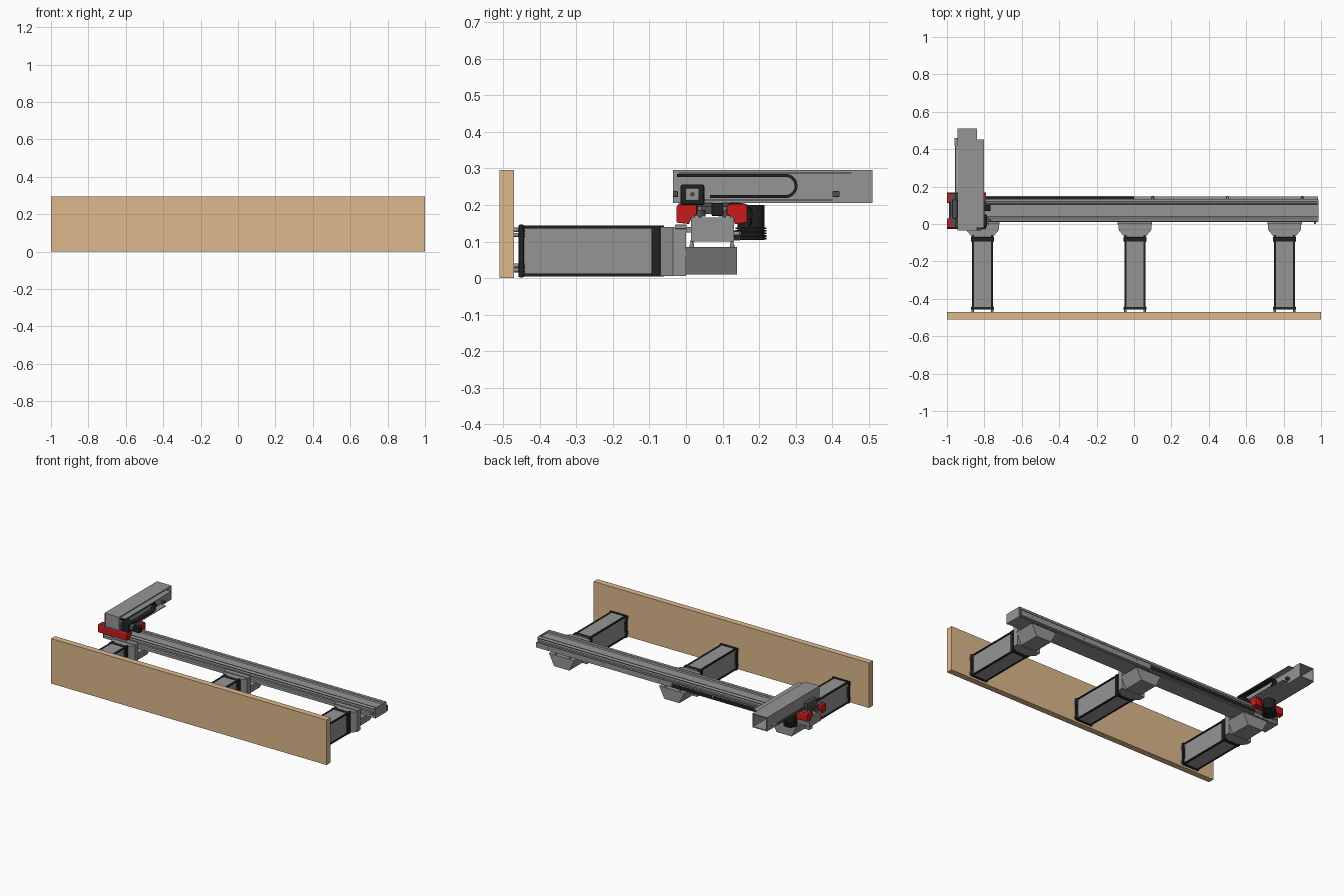
import bpy, bmesh, math
from mathutils import Vector

if "Cube" in bpy.data.objects:
    bpy.data.objects.remove(bpy.data.objects["Cube"])


def material(name, c):
    m = bpy.data.materials.new(name)
    m.diffuse_color = (*c, 1)
    m.use_nodes = True
    m.node_tree.nodes["Principled BSDF"].inputs["Base Color"].default_value = m.diffuse_color
    return m


WOOD = material("wood", (0.73, 0.48, 0.27))
RED = material("red", (0.6, 0.01, 0.01))
BLACK = material("black", (0.015, 0.015, 0.015))
DARK = material("dark_grey", (0.08, 0.08, 0.08))
METAL = material("metal", (0.3, 0.3, 0.3))


def finish(name, bm, mat, bevel=0.0, segs=2):
    bmesh.ops.recalc_face_normals(bm, faces=bm.faces)
    me = bpy.data.meshes.new(name)
    bm.to_mesh(me)
    bm.free()
    ob = bpy.data.objects.new(name, me)
    bpy.context.collection.objects.link(ob)
    if mat:
        me.materials.append(mat)
    if bevel:
        b = ob.modifiers.new("bevel", 'BEVEL')
        b.width, b.segments = bevel, segs
    return ob


def box(name, x, y, z, mat=METAL, bevel=0.0, segs=2):
    bm = bmesh.new()
    bmesh.ops.create_cube(bm, size=1)
    for v in bm.verts:
        v.co = [r[0] + (c + 0.5) * (r[1] - r[0]) for c, r in zip(v.co, (x, y, z))]
    return finish(name, bm, mat, bevel, segs)


def prism(name, pts, axis, lo, hi, mat=METAL, bevel=0.0):
    """Extrude a 2D profile along an axis (profile uses the other two axes in order)."""
    bm = bmesh.new()

    def place(p, t):
        c = list(p)
        c.insert(axis, t)
        return bm.verts.new(c)
    f = bm.faces.new([place(p, lo) for p in pts])
    ext = bmesh.ops.extrude_face_region(bm, geom=[f])["geom"]
    d = Vector((0, 0, 0))
    d[axis] = hi - lo
    bmesh.ops.translate(bm, vec=d, verts=[v for v in ext if isinstance(v, bmesh.types.BMVert)])
    return finish(name, bm, mat, bevel)


def rod(name, c, r, axis, lo, hi, mat=METAL, n=20):
    pts = [(c[0] + r * math.cos(i * math.tau / n), c[1] + r * math.sin(i * math.tau / n)) for i in range(n)]
    ob = prism(name, pts, axis, lo, hi, mat)
    for p in ob.data.polygons:
        p.use_smooth = len(p.vertices) == 4
    return ob


def cable(name, pts, r, mat=BLACK):
    cu = bpy.data.curves.new(name, 'CURVE')
    cu.dimensions, cu.bevel_depth, cu.bevel_resolution = '3D', r, 2
    s = cu.splines.new('BEZIER')
    s.bezier_points.add(len(pts) - 1)
    for b, p in zip(s.bezier_points, pts):
        b.co = p
        b.handle_left_type = b.handle_right_type = 'AUTO'
    ob = bpy.data.objects.new(name, cu)
    bpy.context.collection.objects.link(ob)
    cu.materials.append(mat)


# Wall board
box("wall_board", (-1, 1), (-0.51, -0.47), (0, 0.295), WOOD)

# Three wall brackets
for cx in (-0.81, 0.005, 0.805):
    box("bracket_post", (cx - 0.05, cx + 0.05), (-0.45, -0.06), (0.006, 0.142))
    for s in (-1, 1):
        xs = sorted((cx + s * 0.045, cx + s * 0.056))
        box("bracket_side_strip", xs, (-0.45, -0.06), (0.004, 0.012), BLACK)
        box("bracket_side_strip", xs, (-0.45, -0.06), (0.136, 0.144), BLACK)
    box("wall_flange", (cx - 0.062, cx + 0.062), (-0.458, -0.443), (0.002, 0.146), BLACK, 0.003)
    box("head_collar", (cx - 0.062, cx + 0.062), (-0.095, -0.07), (0.004, 0.144), BLACK, 0.003)
    # flared head and tapered shelf carrying the beam
    flare = [(0.056, -0.07), (0.085, -0.035), (0.085, 0.0)]
    prism("bracket_head", [(cx + x, y) for x, y in flare] + [(cx - x, y) for x, y in reversed(flare)],
          2, 0.006, 0.14)
    shelf = [(-0.055, 0.01), (0.055, 0.01), (0.092, 0.085), (-0.092, 0.085)]
    prism("beam_shelf", [(cx + x, z) for x, z in shelf], 1, -0.002, 0.14)
    box("head_plate", (cx - 0.088, cx + 0.088), (-0.03, 0.002), (0.135, 0.146), METAL, 0.002)
    for sx in (-0.052, 0.052):
        for z in (0.022, 0.034, 0.118, 0.132):
            rod("wall_bolt", (cx + sx, z), 0.006, 1, -0.47, -0.44, METAL, 8)
        for y in (0.016, 0.126):
            rod("beam_bolt", (cx + sx, y), 0.004, 2, 0.07, 0.104, METAL, 8)
            rod("beam_nut", (cx + sx, y), 0.007, 2, 0.084, 0.092, METAL, 6)

# Long beam with side grooves and a recessed top
half = [(0.0, 0.101), (0.057, 0.101), (0.057, 0.118), (0.046, 0.121), (0.046, 0.132), (0.057, 0.135),
        (0.057, 0.145), (0.048, 0.149), (0.048, 0.154), (0.055, 0.157), (0.055, 0.165), (0.036, 0.165),
        (0.032, 0.158), (0.0, 0.158)]
cy = 0.0725
profile = [(cy + y, z) for y, z in half] + [(cy - y, z) for y, z in half[-2:0:-1]]
prism("long_beam", profile, 0, -0.985, 0.98)
for x in ((-0.99, -0.985), (0.98, 0.987)):
    box("beam_end_plate", x, (0.014, 0.131), (0.1, 0.166), METAL, 0.001)
for y in (0.02, 0.125):
    rod("guide_rod", (y, 0.162), 0.008, 0, -0.98, 0.98, METAL, 12)

# Cable tray behind the beam with its chain
box("tray_floor", (-0.8, 0.985), (0.129, 0.148), (0.103, 0.106))
box("tray_wall", (-0.8, 0.985), (0.145, 0.148), (0.106, 0.138))
box("beam_chain", (-0.8, 0.0), (0.13, 0.15), (0.106, 0.13), BLACK)
for i in range(5):
    rod("tray_screw", (-0.7 + i * 0.4, 0.122), 0.006, 1, 0.128, 0.15, METAL, 8)
box("beam_end_stop", (0.962, 0.972), (0.0, 0.016), (0.125, 0.14))

# Red carriage running on the beam
side = [(-0.026, 0.152), (0.008, 0.148), (0.016, 0.165), (0.03, 0.175), (0.03, 0.198), (0.022, 0.203),
        (-0.02, 0.203), (-0.026, 0.195)]
for m in (False, True):
    prism("carriage_block", [(0.142 - y if m else y, z) for y, z in side], 0, -1.0, -0.79, RED, 0.002)
    y = 0.105 if m else 0.037
    for x in (-0.97, -0.82):
        rod("carriage_wheel", (x, y), 0.016, 2, 0.168, 0.186, DARK)
        rod("wheel_axle", (x, y), 0.005, 2, 0.16, 0.208, METAL, 10)
box("carriage_plate", (-0.98, -0.8), (-0.02, 0.162), (0.194, 0.204), DARK)
box("carriage_sensor", (-0.86, -0.766), (0.07, 0.102), (0.17, 0.205), BLACK, 0.003)
box("left_drive", (-0.972, -0.945), (0.03, 0.13), (0.175, 0.25), DARK, 0.003)

# Finned carriage motor on the back
for i in range(5):
    z = 0.106 + i * 0.007
    rod("motor_fin", (-0.885, 0.178), 0.042, 2, z, z + 0.005, BLACK, 24)
rod("motor_core", (-0.885, 0.178), 0.037, 2, 0.104, 0.2, BLACK, 24)

# Cross arm: hollow square tube
bm = bmesh.new()
rings = []
for y in (-0.036, 0.51):
    for t in (0, 0.006):
        a, b, c, d = -0.945 + t, -0.84 - t, 0.205 + t, 0.296 - t
        rings.append([bm.verts.new((x, y, z)) for x, z in ((a, c), (b, c), (b, d), (a, d))])
for p, q in ((0, 1), (1, 3), (3, 2), (2, 0)):
    for i in range(4):
        j = (i + 1) % 4
        bm.faces.new((rings[p][i], rings[p][j], rings[q][j], rings[q][i]))
finish("cross_arm", bm, METAL)
box("arm_front_cap", (-0.939, -0.846), (-0.034, -0.03), (0.211, 0.29))

# Cable chain loop on the side of the arm, with tray plates
def loop(r):
    return [(0.272 + r * math.sin(t), 0.252 - r * math.cos(t))
            for t in [math.pi * i / 16 for i in range(17)]]


outer = [(0.065, 0.219)] + loop(0.033) + [(-0.025, 0.285)]
inner = [(-0.025, 0.277)] + loop(0.025)[::-1] + [(0.065, 0.227)]
prism("arm_chain", outer + inner, 0, -0.836, -0.806, BLACK)
box("chain_cover", (-0.841, -0.803), (-0.02, 0.452), (0.286, 0.289))
box("chain_shelf", (-0.841, -0.803), (0.0, 0.4), (0.212, 0.217))
box("arm_end_stop", (-0.841, -0.815), (0.4, 0.42), (0.222, 0.238), DARK, 0.003)
box("arm_front_stop", (-0.841, -0.815), (-0.036, -0.022), (0.222, 0.238), DARK, 0.003)

# Arm drive motor
box("arm_motor", (-0.84, -0.785), (-0.015, 0.05), (0.2, 0.256), BLACK, 0.005)
box("arm_motor_cap", (-0.785, -0.775), (-0.002, 0.036), (0.212, 0.246), METAL, 0.003)
rod("motor_shaft", (0.0175, 0.229), 0.006, 0, -0.775, -0.765, DARK, 12)

# Rack strip with end fitting on the far side of the arm
box("arm_rack", (-0.957, -0.949), (-0.02, 0.42), (0.214, 0.226), DARK)
box("rack_end", (-0.96, -0.945), (0.42, 0.46), (0.216, 0.232))

# Loose cable from the carriage to the motor
cable("motor_cable", [(-0.83, 0.1, 0.2), (-0.82, 0.15, 0.203), (-0.82, 0.175, 0.19),
                      (-0.83, 0.178, 0.16), (-0.86, 0.172, 0.138)], 0.003)
